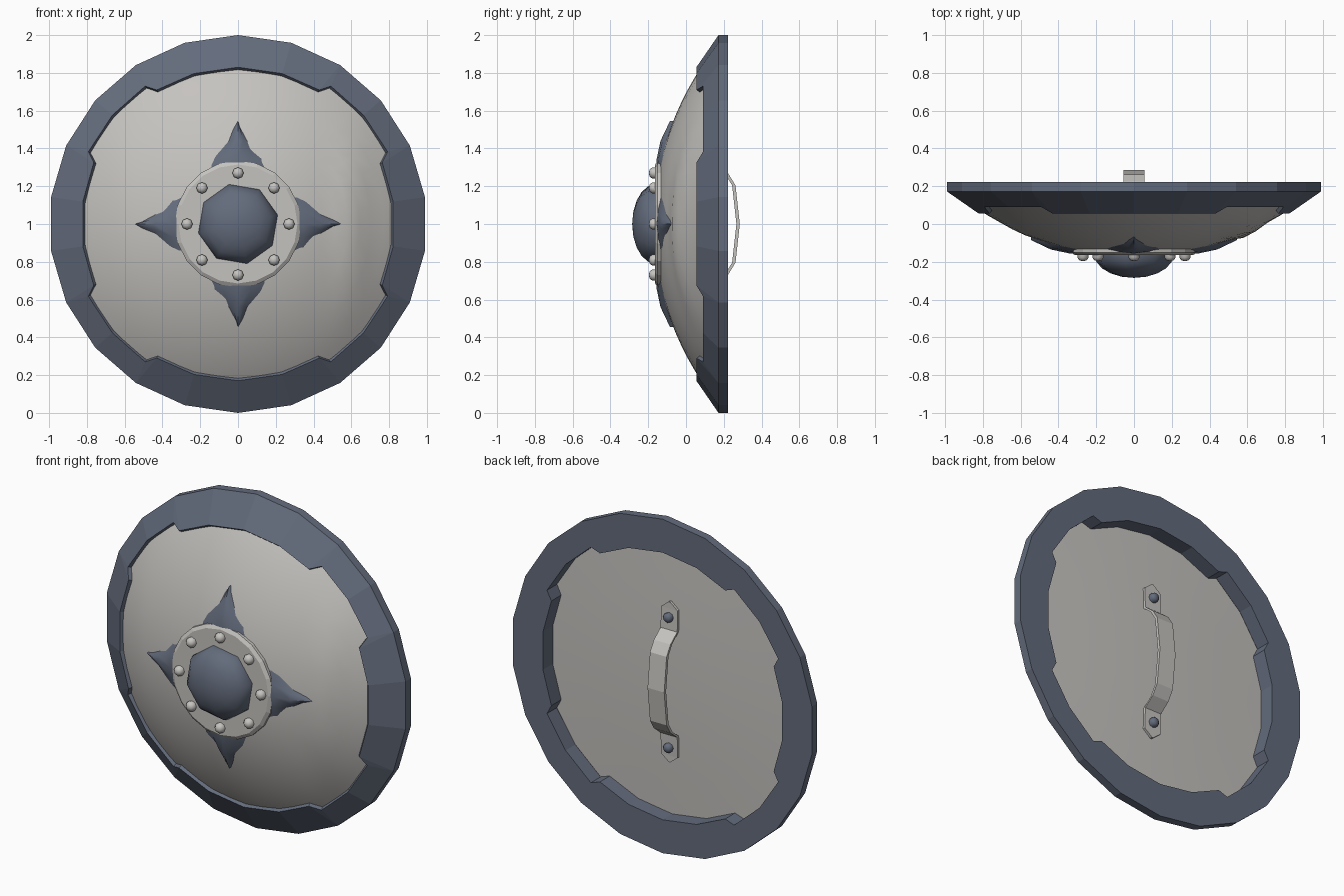
import bpy, bmesh, math

if "Cube" in bpy.data.objects:
    bpy.data.objects.remove(bpy.data.objects["Cube"])

def material(name, col):
    m = bpy.data.materials.new(name)
    m.diffuse_color = (*col, 1)
    m.use_nodes = True
    m.node_tree.nodes["Principled BSDF"].inputs["Base Color"].default_value = m.diffuse_color
    return m

SLATE = material("slate metal", (0.125, 0.148, 0.2))
PALE = material("pale grey", (0.56, 0.545, 0.52))

def pt(a, r, y):
    """Point at clock angle a (degrees) around the shield axis."""
    t = math.radians(a)
    return (r * math.sin(t), y, 1 + r * math.cos(t))

def make(name, verts, faces, mat, smooth=None):
    bm = bmesh.new()
    vs = [bm.verts.new(v) for v in verts]
    for f in faces:
        bm.faces.new([vs[i] for i in f])
    bmesh.ops.remove_doubles(bm, verts=bm.verts, dist=1e-5)
    bmesh.ops.recalc_face_normals(bm, faces=bm.faces)
    me = bpy.data.meshes.new(name)
    bm.to_mesh(me)
    bm.free()
    me.materials.append(mat)
    ob = bpy.data.objects.new(name, me)
    bpy.context.collection.objects.link(ob)
    if smooth:
        bpy.ops.object.select_all(action='DESELECT')
        ob.select_set(True)
        bpy.context.view_layer.objects.active = ob
        bpy.ops.object.shade_smooth_by_angle(angle=math.radians(smooth))
    return ob

def grid_faces(rows, cols, close_rows=False, close_cols=True):
    return [(i * cols + j, i * cols + (j + 1) % cols,
             (i + 1) % rows * cols + (j + 1) % cols, (i + 1) % rows * cols + j)
            for i in range(rows if close_rows else rows - 1)
            for j in range(cols if close_cols else cols - 1)]

def lathe(name, profile, n, mat, turn=0, smooth=None, centre=(0, 0), shift=None):
    """Spin (radius, y) points about the y axis; zero radii collapse to a pole."""
    verts = []
    for r, y in profile:
        for j in range(n):
            x, yy, z = pt(turn + 360 * j / n, r, y)
            if shift:
                yy += shift(x, z, y)
            verts.append((x + centre[0], yy, z + centre[1]))
    return make(name, verts, grid_faces(len(profile), n), mat, smooth)

# Rim: 22 sides, with four proud blocks and four recessed diagonals
STEP = 360 / 22
bounds = {2, 4, 7, 9, 13, 15, 18, 20}
sections, raised = [], True
for i in range(22):
    a = i * STEP
    if i in bounds:
        sections.append((a, a - 1.5 if raised else a - 1.2, raised))
        raised = not raised
        sections.append((a, a + 1.5 if raised else a + 1.2, raised))
    else:
        sections.append((a, a, raised))
rim = []
for a, b, up in sections:
    d, f = (0, 0.055) if up else (0.05, 0.09)
    rim += [pt(a, 1, 0.172), pt(a, 1, 0.222), pt(b, 0.80 + d, 0.222),
            pt(b, 0.80 + d, f + 0.04), pt(b, 0.83 + d, f)]
make("rim", rim, grid_faces(len(sections), 5, close_rows=True), SLATE)

# Domed front with slight warped steps near the sides
def warp(x, z, y):
    if y > 0.09 or abs(z - 1) > 0.6:
        return 0
    fade = 1 - (abs(z - 1) / 0.6) ** 2
    w = max(0, 1 - abs(abs(x) - 0.6) / 0.1)
    return -(0.025 if x > 0 else 0.006) * w * fade

dome = [(0.9 * k / 14, -0.17 + 1.5 - math.sqrt(1.5 ** 2 - (0.9 * k / 14) ** 2))
        for k in range(15)]
lathe("shield_front", dome, 48, PALE, smooth=40, shift=warp)
# Nearly flat inner side
lathe("shield_back", [(0.9, 0.125), (0.6, 0.138), (0.3, 0.148), (0, 0.152)],
      44, PALE, smooth=40)

# Centre plate, boss and rivets
lathe("centre_plate", [(0, -0.163), (0.315, -0.163), (0.335, -0.15), (0.335, -0.12)],
      20, PALE)
boss = [(0.215 * math.cos(math.radians(t)), -0.163 - 0.122 * math.sin(math.radians(t)))
        for t in (0, 18, 36, 54, 72, 90)]
lathe("boss", [(0.215, -0.15)] + boss, 8, SLATE, turn=-13, smooth=50)
for k in range(8):
    x, _, z = pt(45 * k, 0.27, 0)
    lathe("rivet", [(0.03, -0.155), (0.03, -0.178), (0.018, -0.193), (0, -0.197)],
          8, PALE, centre=(x, z - 1), smooth=50)

# Four pointed plates around the boss: curved cross-sections shrinking to a tip
for k in range(4):
    verts = []
    for r, w, crown, side in ((0.30, 0.165, -0.158, -0.125), (0.345, 0.135, -0.155, -0.12),
                              (0.44, 0.06, -0.135, -0.09), (0.545, 0.0, -0.085, -0.06)):
        for s in (-1, -0.5, 0, 0.5, 1):
            y = crown + (side - crown) * s * s
            x, z = s * w, r
            t = math.radians(90 * k)
            verts.append((x * math.cos(t) + z * math.sin(t), y,
                          1 - x * math.sin(t) + z * math.cos(t)))
    make("spike_plate", verts, grid_faces(4, 5, close_cols=False), SLATE, smooth=40)

# Handle strap: half-path mirrored about mid height, pointed feet
half = [(0.48, 0.157, 0.005), (0.44, 0.157, 0.055), (0.315, 0.162, 0.055),
        (0.265, 0.225, 0.055), (0.205, 0.262, 0.055)]
path = half + [(0, 0.285, 0.055)] + [(-z, y, w) for z, y, w in reversed(half)]
strap = []
for z, y, w in path:
    strap += [(-w, y, 1 + z), (w, y, 1 + z), (w, y - 0.018, 1 + z), (-w, y - 0.018, 1 + z)]
last = len(strap)
make("handle", strap, grid_faces(len(path), 4) + [(0, 1, 2, 3),
     (last - 4, last - 3, last - 2, last - 1)], PALE)
for s in (-1, 1):
    lathe("handle_bolt", [(0.028, 0.15), (0.028, 0.178), (0.018, 0.19), (0, 0.192)],
          8, SLATE, centre=(0, s * 0.39), smooth=50)
